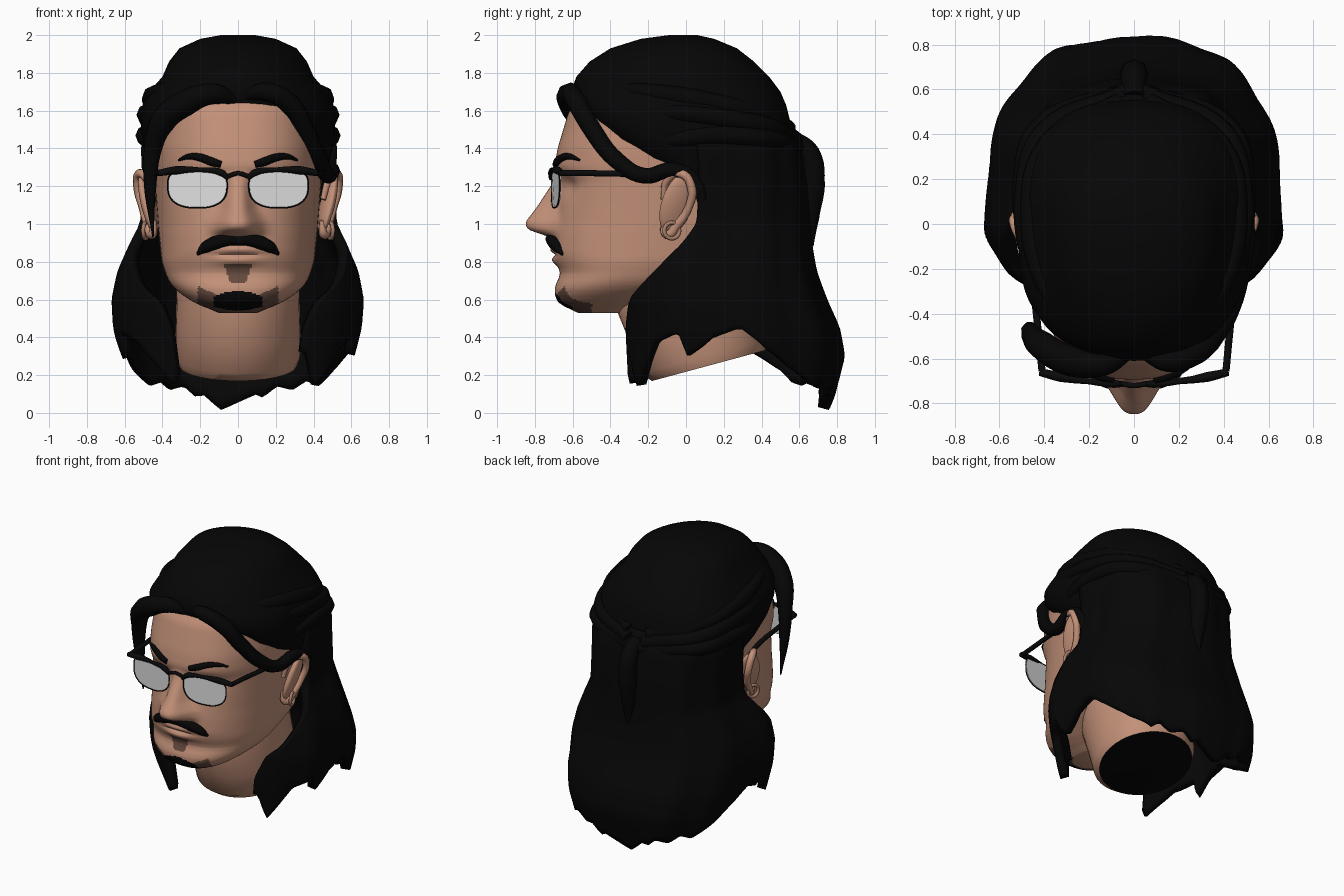
import bpy, bmesh, math
from math import sin, cos, pi, radians, exp

if "Cube" in bpy.data.objects:
    bpy.data.objects.remove(bpy.data.objects["Cube"])


def material(name, r, g, b):
    m = bpy.data.materials.new(name)
    m.use_nodes = True
    m.diffuse_color = (r, g, b, 1)
    m.node_tree.nodes["Principled BSDF"].inputs["Base Color"].default_value = (r, g, b, 1)
    return m


skin = material("skin", .54, .28, .188)
black = material("black hair", .0018, .0018, .0018)
stubble = material("stubble brown", .13, .068, .048)
glass = material("pale lens", .74, .74, .74)
frame = material("frame black", .003, .003, .003)
bronze = material("earring bronze", .4, .21, .145)


def finish(ob, name, *mats):
    ob.name = name
    for m in mats:
        ob.data.materials.append(m)
    bpy.ops.object.select_all(action='DESELECT')
    ob.select_set(True)
    bpy.context.view_layer.objects.active = ob
    if ob.type == 'CURVE':
        bpy.ops.object.convert(target='MESH')
        ob = bpy.context.object
    bpy.ops.object.shade_smooth_by_angle(angle=radians(50))
    return ob


def mesh(name, verts, faces, *mats, fix=True):
    me = bpy.data.meshes.new(name)
    me.from_pydata(verts, [], faces)
    if fix:
        bm = bmesh.new()
        bm.from_mesh(me)
        bmesh.ops.recalc_face_normals(bm, faces=bm.faces)
        bm.to_mesh(me)
        bm.free()
    ob = bpy.data.objects.new(name, me)
    bpy.context.collection.objects.link(ob)
    return finish(ob, name, *mats)


def loft(name, rings, *mats):
    n = len(rings[0])
    faces = [(j*n + i, j*n + (i+1) % n, (j+1)*n + (i+1) % n, (j+1)*n + i)
             for j in range(len(rings)-1) for i in range(n)]
    faces += [tuple(range(n))[::-1], tuple(range((len(rings)-1)*n, len(rings)*n))]
    return mesh(name, [v for r in rings for v in r], faces, *mats)


def tube(name, pts, radii, mat, closed=False):
    cu = bpy.data.curves.new(name, 'CURVE')
    cu.dimensions = '3D'
    cu.bevel_depth, cu.bevel_resolution, cu.resolution_u = 1, 2, 6
    cu.use_fill_caps = True
    sp = cu.splines.new('BEZIER')
    sp.bezier_points.add(len(pts)-1)
    sp.use_cyclic_u = closed
    for k, (bp, p) in enumerate(zip(sp.bezier_points, pts)):
        bp.co = p
        bp.handle_left_type = bp.handle_right_type = 'AUTO'
        bp.radius = radii[k] if isinstance(radii, (list, tuple)) else radii
    ob = bpy.data.objects.new(name, cu)
    bpy.context.collection.objects.link(ob)
    return finish(ob, name, mat)


def look(table, z):
    if z <= table[0][0]:
        return table[0][1]
    for (a, u), (b, v) in zip(table, table[1:]):
        if z <= b:
            return u + (v-u)*(z-a)/(b-a)
    return table[-1][1]


def soft(table, z, e=.025):
    return (look(table, z-e) + 2*look(table, z) + look(table, z+e))/4


def power(v, p):
    return math.copysign(abs(v)**p, v)


# Head: half width, front, back and centre line by height
WIDE = [(.53, .08), (.56, .19), (.6, .26), (.65, .33), (.7, .37), (.8, .405), (1, .425),
        (1.2, .44), (1.4, .45), (1.6, .44), (1.75, .38), (1.85, .28), (1.93, .08)]
FRONT = [(.53, -.55), (.56, -.655), (.6, -.69), (.66, -.698), (.74, -.662), (.8, -.69), (.85, -.705),
         (.95, -.7), (1.1, -.675), (1.22, -.66), (1.3, -.697), (1.4, -.68), (1.6, -.62), (1.75, -.5),
         (1.85, -.35), (1.93, -.08)]
BACK = [(.53, -.35), (.6, -.2), (.7, .05), (.8, .3), (1, .45), (1.3, .5), (1.6, .46), (1.75, .36),
        (1.85, .22), (1.93, .08)]
MID = [(.53, -.45), (.6, -.4), (.7, -.25), (.85, -.1), (1, -.02), (1.93, 0)]
NOSE = [(.92, 0), (.945, .06), (.97, .145), (1.01, .16), (1.1, .107), (1.2, .055), (1.28, 0)]
NOSE_W = [(.95, .112), (1.01, .108), (1.08, .075), (1.2, .055)]
P = .8


def bump(x, z, cx, cz, sx, sz):
    return exp(-((abs(x)-cx)/sx)**2 - ((z-cz)/sz)**2)


def face_y(x, z):
    w, f, c = soft(WIDE, z), soft(FRONT, z), soft(MID, z)
    s = min(1, abs(x)/w)
    y = c - (c-f)*max(0, 1 - s**(2/P))**(P/2)
    y -= soft(NOSE, z, .012)*exp(-(abs(x)/look(NOSE_W, z))**2.8)
    y += .03*bump(x, z, .19, 1.2, .08, .06)
    y -= .015*bump(x, z, 0, .865, .11, .02) + .018*bump(x, z, 0, .805, .1, .022)
    return y + .014*bump(x, z, 0, .837, .12, .009)


rows, cols, rings = 124, 160, []
for j in range(rows+1):
    z = .53 + 1.4*(j/rows)**1.4
    w, c, b, ring = soft(WIDE, z), soft(MID, z), soft(BACK, z), []
    for i in range(cols):
        t = 2*pi*i/cols
        t -= .25*sin(2*t)
        x = w*power(sin(t), P)
        y = face_y(x, z) if cos(t) > 0 else c + (b-c)*abs(cos(t))**P
        ring.append((x, y, z))
    rings.append(ring)
head = loft("head", rings, skin, stubble, black)

# Beard colours on the chin
for f in head.data.polygons:
    x, y, z = f.center
    x = abs(x)
    if y < -.5:
        if x < .13 and z < .645 - 1.8*x*x and y < -.6:
            f.material_index = 2
        elif x < .215 and z < .575 + .45*x:
            f.material_index = 1
        elif z > .685 and z < .785 and x < .04 + .35*(z-.685):
            f.material_index = 1

# Neck with a slanted dark base
neck_rings = []
for z, c, w, d in [(.25, .12, .31, .3), (.3, .1, .33, .34), (.45, .06, .33, .35),
                   (.65, 0, .325, .37), (.85, 0, .32, .34)]:
    neck_rings.append([(w*sin(a), c - d*cos(a), z - .27*d*cos(a))
                       for a in (2*pi*k/40 for k in range(40))])
neck = loft("neck", neck_rings, skin, black)
for f in neck.data.polygons:
    if len(f.vertices) > 4 and f.center.z < .5:
        f.material_index = 1

# Ears and hoop earrings
for side, s in (("left", 1), ("right", -1)):
    bpy.ops.mesh.primitive_uv_sphere_add(segments=24, ring_count=14, location=(s*.475, -.045, 1.11))
    ear = bpy.context.object
    ear.scale = (.035, .088, .17)
    ear.rotation_euler = (-.25, s*.28, s*.25)
    finish(ear, side + "_ear", skin)
    outline = [(.45, -.12, 1.13), (.48, -.1, 1.23), (.525, -.02, 1.265), (.53, .03, 1.19),
               (.505, .015, 1.09), (.475, -.05, .99), (.455, -.1, .945), (.445, -.12, 1.02)]
    tube(side + "_ear_rim", [(s*x, y, z) for x, y, z in outline],
         [.015, .02, .024, .024, .022, .025, .026, .015], skin)
    bpy.ops.mesh.primitive_torus_add(major_radius=.042, minor_radius=.011, major_segments=24,
                                     minor_segments=8, location=(s*.49, -.075, .965),
                                     rotation=(0, pi/2, .3*s))
    finish(bpy.context.object, side + "_earring", bronze)


# Brows, moustache halves and lens parts follow the face on both sides
def frame_y(x):
    return -.712 + .31*x*x


for side, s in (("left", 1), ("right", -1)):
    brow = [(.09, 1.315), (.14, 1.33), (.2, 1.352), (.26, 1.357), (.315, 1.338)]
    tube(side + "_eyebrow", [(s*x, face_y(x, z) - .003, z) for x, z in brow],
         [.018, .023, .021, .016, .006], black)
    lip_hair = [(-.01, .915), (.06, .92), (.12, .9), (.175, .875), (.215, .84)]
    tube(side + "_moustache", [(s*x, face_y(x, z) - .003, z) for x, z in lip_hair],
         [.028, .037, .037, .03, .008], black)

    edge = []
    for k in range(40):
        a = 2*pi*k/40
        up = sin(a) > 0
        x = .215 + .157*power(cos(a), .55 if up else .8)
        z = 1.2 + (.085 if up else .115)*power(sin(a), .55 if up else .8)
        edge.append((s*x, frame_y(x), z))
    loft(side + "_lens", [edge, [(x, y + .008, z) for x, y, z in edge]], glass)
    tube(side + "_lens_rim", edge, .004, frame, closed=True)
    bar = [(.05, 1.24), (.09, 1.272), (.2, 1.287), (.33, 1.284), (.42, 1.27)]
    tube(side + "_brow_bar", [(s*x, frame_y(x) - .003, z) for x, z in bar],
         [.012, .018, .012, .022, .017], frame)
    tube(side + "_temple_arm", [(s*.41, -.655, 1.27), (s*.43, -.45, 1.268), (s*.465, -.15, 1.255),
                                (s*.49, -.01, 1.23)], .016, frame)
tube("glasses_bridge", [(-.06, frame_y(.06), 1.25), (0, -.72, 1.268), (.06, frame_y(.06), 1.25)],
     .012, frame)

# Hair cap: height, half width, front, back, squareness of the front
cap = []
for z, w, f, b, p in [(1.05, .46, .07, .5, .5), (1.25, .465, -.02, .52, .5), (1.35, .49, -.27, .54, .5),
                      (1.45, .51, -.41, .56, .52), (1.55, .515, -.51, .55, .58), (1.63, .505, -.585, .53, .72),
                      (1.7, .47, -.61, .5, .85), (1.78, .4, -.58, .44, .9), (1.86, .365, -.51, .36, .95),
                      (1.93, .31, -.4, .27, 1), (1.98, .2, -.24, .15, 1), (2, .09, -.09, .06, 1)]:
    c = look([(1.25, .2), (1.6, 0)], z)
    ring = []
    for k in range(56):
        a = 2*pi*k/56
        ahead = cos(a) > 0
        q = p if ahead else max(p, .82)
        ring.append((w*power(sin(a), q), c - ((c-f) if ahead else (b-c))*power(cos(a), q), z))
    cap.append(ring)
loft("hair_cap", cap, black)

# Long hair: an open curtain with a jagged hem
H_WIDE = [(0, .55), (.3, .62), (.45, .655), (.6, .665), (.75, .635), (.9, .57), (1, .52), (1.2, .51),
          (1.4, .52), (1.52, .5)]
H_DEEP = [(0, .71), (.3, .8), (.45, .78), (.6, .72), (.75, .65), (.9, .61), (1.2, .57), (1.4, .55), (1.52, .5)]
H_MID = [(0, .05), (.6, .02), (.9, .05), (1.2, .07), (1.4, .06), (1.52, .05)]
H_TURN = [(.45, 149), (.6, 142), (.75, 118), (.9, 98), (1, 90), (1.52, 90)]
HEM = [(0, .01), (8, .1), (11, .08), (17, .14), (26, .12), (34, .17), (42, .14), (50, .19), (58, .24),
       (70, .34), (79, .45), (87, .4), (93, .28), (99, .42), (118, .37), (137, .14), (141, .22), (145, .32)]
nc, nr, verts = 128, 32, []
for i in range(nc+1):
    u = 2*i/nc - 1
    hem = look(HEM, abs(u*144 + 4))
    for j in range(nr+1):
        z = 1.52 + (hem-1.52)*j/nr
        a = radians(u*soft(H_TURN, z))
        ripple = 1 + .012*sin(11*a + 2*z)
        d, p = (soft(H_DEEP, z)*ripple, .72) if cos(a) > 0 else (.4, .9)
        verts.append((soft(H_WIDE, z)*ripple*power(sin(a), p),
                      soft(H_MID, z) + d*power(cos(a), p), z))
m = nr + 1
quads = [(i*m + j, (i+1)*m + j, (i+1)*m + j+1, i*m + j+1) for i in range(nc) for j in range(nr)]
curtain = mesh("long_hair", verts, quads, black, fix=False)
solid = curtain.modifiers.new("thickness", 'SOLIDIFY')
solid.thickness, solid.offset = .06, -1

# Loose front locks
tube("right_front_lock", [(-.02, -.57, 1.66), (-.13, -.62, 1.69), (-.28, -.61, 1.64), (-.4, -.55, 1.54),
                          (-.45, -.5, 1.4), (-.465, -.47, 1.2), (-.45, -.45, .93)],
     [.03, .055, .07, .068, .05, .035, .004], black)
tube("left_front_lock", [(.04, -.57, 1.68), (.15, -.61, 1.7), (.28, -.57, 1.63), (.36, -.49, 1.49),
                         (.43, -.37, 1.34), (.475, -.22, 1.255), (.5, -.07, 1.285), (.5, .05, 1.22),
                         (.49, .1, 1.05)], [.03, .05, .055, .05, .045, .042, .04, .04, .02], black)

# Swept strands gathered at the back
for side, s in (("left", 1), ("right", -1)):
    for k, path in enumerate([
            [(.24, -.52, 1.72), (.4, -.25, 1.7), (.455, .05, 1.66), (.38, .35, 1.59), (.06, .54, 1.5)],
            [(.38, -.36, 1.57), (.465, -.12, 1.59), (.48, .12, 1.57), (.4, .4, 1.52), (.05, .57, 1.45)],
            [(.42, -.24, 1.42), (.475, -.05, 1.45), (.485, .2, 1.47), (.42, .42, 1.45), (.03, .58, 1.41)]]):
        tube(f"{side}_swept_strand_{k+1}", [(s*x, y, z) for x, y, z in path],
             [.012, .048, .054, .052, .05], black)

# Tied tail
tube("tied_tail", [(0, .56, 1.45), (0, .65, 1.37), (0, .67, 1.2), (0, .655, 1.03), (0, .66, .88)],
     [.05, .06, .065, .05, .015], black)
